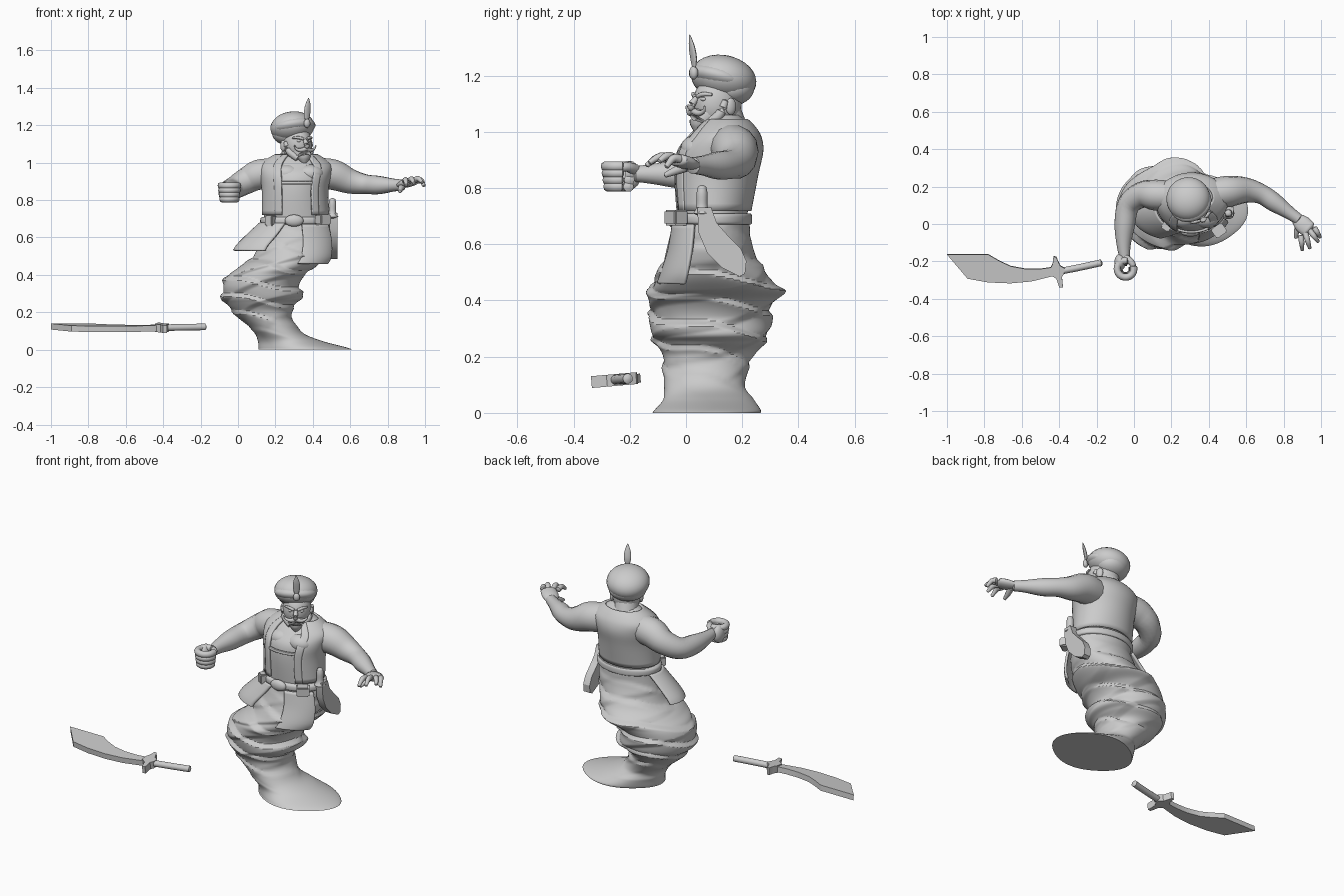
import bpy, bmesh, math
from math import sin, cos, pi, radians
from mathutils import Vector, Matrix

if "Cube" in bpy.data.objects:
    bpy.data.objects.remove(bpy.data.objects["Cube"])

grey = bpy.data.materials.new("stone grey")
grey.use_nodes = True
grey.diffuse_color = (0.6, 0.6, 0.6, 1)
grey.node_tree.nodes["Principled BSDF"].inputs["Base Color"].default_value = (0.6, 0.6, 0.6, 1)


def finish(bm, name, angle=40, matrix=None):
    bmesh.ops.recalc_face_normals(bm, faces=bm.faces)
    if matrix:
        bm.transform(matrix)
    mesh = bpy.data.meshes.new(name)
    bm.to_mesh(mesh)
    bm.free()
    ob = bpy.data.objects.new(name, mesh)
    bpy.context.collection.objects.link(ob)
    mesh.materials.append(grey)
    bpy.ops.object.select_all(action='DESELECT')
    ob.select_set(True)
    bpy.context.view_layer.objects.active = ob
    bpy.ops.object.shade_smooth_by_angle(angle=radians(angle))
    return ob


def smooth_rows(rows, steps):
    """Catmull-Rom interpolation of any tuples."""
    rows = [Vector(r) for r in rows]
    out = []
    for i in range(len(rows) - 1):
        a, b, c, d = rows[max(i - 1, 0)], rows[i], rows[i + 1], rows[min(i + 2, len(rows) - 1)]
        for s in range(steps):
            t = s / steps
            out.append(b + (c - a) * (t / 2) + (a * 2 - b * 5 + c * 4 - d) * (t * t / 2)
                       + (b * 3 - a - c * 3 + d) * (t ** 3 / 2))
    return out + [rows[-1]]


def skin(bm, rings, closed=True):
    loops = [[bm.verts.new(p) for p in ring] for ring in rings]
    n = len(loops[0])
    for lo, hi in zip(loops, loops[1:]):
        for j in range(n if closed else n - 1):
            k = (j + 1) % n
            bm.faces.new((lo[j], lo[k], hi[k], hi[j]))
    if closed:
        bm.faces.new(loops[0][::-1])
        bm.faces.new(loops[-1])


def loft(name, rows, span=None, grow=0.0, steps=4, fold=None, n=56, angle=40):
    """Stacked ellipses from rows of z, x range and y range; angle 0 is the front."""
    rings = []
    for z, x0, x1, y0, y1 in smooth_rows(rows, steps):
        ring = []
        for j in range(n):
            a = 2 * pi * j / n if span is None else radians(span[0] + (span[1] - span[0]) * j / (n - 1))
            f = 1 + (fold(a, z) if fold else 0)
            ring.append(((x0 + x1) / 2 + ((x1 - x0) / 2 + grow) * f * sin(a),
                         (y0 + y1) / 2 - ((y1 - y0) / 2 + grow) * f * cos(a), z))
        rings.append(ring)
    bm = bmesh.new()
    skin(bm, rings, span is None)
    ob = finish(bm, name, angle)
    if span:
        mod = ob.modifiers.new("thickness", 'SOLIDIFY')
        mod.thickness, mod.offset = 0.014, 0
    return ob


def tube(name, pts, flat=1.0, matrix=None, n=14, steps=4):
    """Rounded limb through points of x, y, z and radius."""
    path = smooth_rows(pts, steps)
    rings = []
    for i, p in enumerate(path):
        d = (path[min(i + 1, len(path) - 1)] - path[max(i - 1, 0)]).to_3d().normalized()
        side = d.cross(Vector((0, 0, 1)) if abs(d.z) < 0.9 else Vector((0, 1, 0))).normalized()
        up = side.cross(d)
        caps = [1]
        if i in (0, len(path) - 1):
            caps = [0.35, 0.8, 1] if i == 0 else [1, 0.8, 0.35]
        for c in caps:
            push = d * (p[3] * 0.5 * (1 - c) * (-1 if i == 0 else 1))
            rings.append([p.to_3d() + push + (side * cos(2 * pi * k / n) + up * flat * sin(2 * pi * k / n)) * p[3] * c
                          for k in range(n)])
    bm = bmesh.new()
    skin(bm, rings)
    return finish(bm, name, 50, matrix)


def ball(name, loc, size, matrix=None, tilt=0):
    bm = bmesh.new()
    bmesh.ops.create_uvsphere(bm, u_segments=28, v_segments=16, radius=1)
    m = Matrix.Translation(loc) @ Matrix.Rotation(radians(tilt), 4, 'X') @ Matrix.Diagonal((*size, 1))
    return finish(bm, name, 60, (matrix or Matrix()) @ m)


def box(name, loc, size, turn=0):
    bm = bmesh.new()
    bmesh.ops.create_cube(bm, size=1)
    bmesh.ops.scale(bm, vec=size, verts=bm.verts)
    bmesh.ops.bevel(bm, geom=bm.edges, offset=0.006, segments=2, affect='EDGES')
    return finish(bm, name, 40, Matrix.Translation(loc) @ Matrix.Rotation(radians(turn), 4, 'Z'))


def plate(name, pts, thick, matrix):
    bm = bmesh.new()
    face = bm.faces.new([bm.verts.new((x, y, 0)) for x, y in pts])
    ext = bmesh.ops.extrude_face_region(bm, geom=[face])
    bmesh.ops.translate(bm, vec=(0, 0, thick), verts=[v for v in ext["geom"] if isinstance(v, bmesh.types.BMVert)])
    return finish(bm, name, 30, matrix)


# Swirling lower body: diagonal wind folds, a rear hump and a narrower foot
def ridge(t):
    t %= 1
    return t / 0.78 if t < 0.78 else (1 - t) / 0.22


def swirl(a, z):
    strength = max(0, min(1, (z - 0.05) / 0.17, (0.69 - z) / 0.2))
    folds = 0.09 * ridge(a / pi + z * 11 + 0.12 * sin(3 * a)) + 0.055 * ridge(3 * a / (2 * pi) - z * 9 + 0.15 * sin(2 * a + 1))
    hump = 0.13 * max(0, cos(a - 2.6)) ** 4 * max(0, 1 - abs(z - 0.44) / 0.1)
    foot = max(0, 1 - z / 0.1) * 0.05 * sin(2 * a) ** 2
    return strength * (folds - 0.08) + hump - foot


loft("swirling_lower_body", [
    (0, .11, .61, -.12, .265), (.012, .11, .58, -.11, .265), (.05, .105, .44, -.08, .24), (.1, .08, .335, -.08, .21),
    (.2, -.03, .285, -.085, .24), (.25, -.07, .32, -.11, .28), (.28, -.085, .35, -.125, .3),
    (.34, -.085, .33, -.13, .3), (.4, -.055, .355, -.13, .31), (.44, .0, .41, -.135, .325),
    (.5, .08, .46, -.1, .28), (.6, .12, .49, -.055, .235), (.7, .135, .485, -.03, .225)], steps=10, fold=swirl, n=140, angle=28)

# Torso, vest and straps
torso_rows = [(.64, .14, .48, -.02, .22), (.72, .14, .475, -.03, .22), (.85, .14, .47, -.04, .245),
              (.93, .13, .485, -.03, .262), (.98, .13, .49, .01, .256), (1.015, .165, .455, .045, .235),
              (1.04, .21, .415, .075, .21), (1.06, .25, .38, .09, .19)]
loft("torso", torso_rows)
vest_rows = torso_rows[1:7]
loft("vest", vest_rows, span=(42, 334), grow=.006)
for name, span in (("left_vest_trim", (30, 44)), ("right_vest_trim", (-38, -24))):
    loft(name, vest_rows, span=span, grow=.009, n=6)
loft("chest_strap", [(.885, .135, .478, -.038, .25), (.9, .135, .48, -.036, .252)], span=(-26, 32), grow=.006, n=16)
for name, x in (("left_chest", .385), ("right_chest", .265)):
    ball(name, (x, .04, .94), (.075, .06, .05))

# Belt with buckle, pouches and flaring cloth panels
loft("belt", [(.67, .13, .49, -.035, .23), (.677, .12, .5, -.045, .235), (.7, .12, .5, -.045, .235), (.71, .13, .49, -.035, .23)])
ball("buckle", (.3, -.045, .69), (.05, .022, .032))
box("left_pouch", (.455, -.035, .695), (.07, .06, .055), 35)
box("right_pouch", (.175, -.01, .69), (.05, .05, .055), -35)
loft("right_sash_panel", [(.675, .12, .5, -.045, .23), (.62, .06, .5, -.06, .235), (.56, .0, .47, -.075, .24),
                          (.53, -.02, .46, -.08, .24)], span=(-115, -18), n=24)
loft("left_sash_panel", [(.67, .13, .5, -.045, .235), (.58, .12, .52, -.06, .245), (.5, .1, .52, -.085, .26),
                         (.46, .08, .5, -.1, .27)], span=(8, 62), n=24)

# Broad curved knife hanging flat against the left hip
hip = Matrix(((0, 0, 1, .49), (1, 0, 0, 0), (0, 1, 0, 0), (0, 0, 0, 1)))
sheath = [(.04, .73), (.09, .73), (.11, .675), (.15, .63), (.195, .585), (.215, .54), (.21, .495), (.19, .485),
          (.13, .515), (.075, .57), (.045, .64)]
plate("knife_sheath", sheath, .042, hip)
tube("knife_grip", [(.505, .057, .71, .032), (.505, .057, .735, .02), (.505, .057, .78, .02), (.505, .057, .805, .015)])

# Arms
tube("right_arm", [(.19, .15, .945, .08), (.11, .155, .935, .082), (.04, .155, .9, .07), (-.03, .1, .86, .06),
                   (-.05, -.01, .85, .054), (-.055, -.11, .85, .038), (-.05, -.18, .85, .028)])
tube("left_arm", [(.42, .16, .945, .083), (.51, .175, .935, .083), (.6, .18, .9, .068), (.68, .16, .885, .053),
                  (.75, .115, .88, .05), (.83, .06, .88, .035), (.88, .025, .88, .03)])

# Hollow right fist made of four stacked curled fingers
for i in range(4):
    size = .036 + i * .003
    arc = [(-.045 + size * cos(t), -.24 + size * sin(t), .805 + i * .024, .019)
           for t in [radians(80 + 33 * k) for k in range(10)]]
    tube("right_finger_%d" % (i + 1), arc, n=10, steps=2)
tube("right_thumb", [(-.045, -.18, .865, .02), (-.01, -.21, .875, .017), (-.005, -.25, .87, .014), (-.03, -.28, .87, .012)], n=10)
ball("right_palm", (-.075, -.205, .845), (.03, .045, .052))

# Open left hand with spread fingers
tube("left_palm", [(.87, .03, .88, .032), (.9, .0, .89, .046), (.935, -.03, .9, .044)], flat=.5)
for i, tip in enumerate([(.995, -.07, .875), (.985, -.095, .895), (.94, -.13, .89), (.9, -.14, .88)]):
    base = Vector((.965 - i * .024, -.022 - i * .014, .903))
    end = Vector(tip)
    mid = (base + end) / 2 + Vector((0, 0, .016))
    tube("left_finger_%d" % (i + 1), [(*base, .016), (*mid, .014), (*end, .009)], n=10)
tube("left_thumb", [(.88, .0, .875, .018), (.87, -.04, .86, .015), (.865, -.075, .845, .009)], n=10)

# Head, built facing forward and turned as a whole
turn = Matrix.Translation((.31, .12, 1.09)) @ Matrix.Rotation(radians(30), 4, 'Z')
ball("head", (0, -.01, .01), (.078, .09, .1), turn)
ball("jaw", (0, -.035, -.035), (.06, .06, .05), turn)
tube("neck", [(0, .03, -.07, .07), (0, .01, .0, .062)], matrix=turn)
tube("nose", [(0, -.095, .03, .01), (0, -.118, .002, .014), (0, -.11, -.008, .01)], matrix=turn, n=10)
tube("beard", [(0, -.05, -.03, .056), (0, -.08, -.055, .042), (0, -.088, -.08, .024), (0, -.092, -.1, .006)], matrix=turn)
for side, s in (("left", 1), ("right", -1)):
    tube(side + "_moustache", [(0, -.108, -.016, .012), (s * .03, -.104, -.024, .011), (s * .055, -.098, -.016, .007),
                               (s * .066, -.1, .002, .003)], matrix=turn, n=8)
    tube(side + "_brow", [(s * .01, -.098, .036, .008), (s * .035, -.088, .044, .008), (s * .06, -.066, .042, .005)], matrix=turn, n=8)
    ball(side + "_eye", (s * .03, -.084, .026), (.013, .01, .008), turn)
    ball(side + "_ear", (s * .08, .0, .0), (.012, .02, .03), turn)
    tube(side + "_sideburn", [(s * .074, -.02, .02, .013), (s * .066, -.04, -.03, .018), (s * .03, -.07, -.065, .02)], matrix=turn, n=10)

# Bulbous turban, lower at the back, with jewel and feather
ball("turban_crown", (-.01, .022, .1), (.118, .118, .082), turn, -14)
ball("turban_roll", (-.01, -.005, .1), (.115, .1, .045), turn, -18)
ball("turban_back", (-.008, .04, .065), (.104, .088, .065), turn)
ball("jewel", (.005, -.11, .12), (.018, .015, .024), turn)
tube("feather", [(.005, -.108, .125, .006), (.005, -.11, .17, .019), (.005, -.118, .215, .017), (.005, -.126, .255, .003)],
     flat=.45, matrix=turn)

# Loose curved sword lying beside the figure
tilt = Matrix.Translation((0, -.25, .1)) @ Matrix.Rotation(radians(5), 4, 'X')
edge = [(-.41, .025), (-.5, .012), (-.58, .012), (-.66, .027), (-.72, .055), (-.78, .09), (-1, .09),
        (-.89, -.04), (-.78, -.06), (-.66, -.065), (-.55, -.055), (-.41, -.02)]
plate("sword_blade", edge, .032, tilt)
guard = [(-.43, .08), (-.415, .075), (-.395, .03), (-.37, .015), (-.375, -.015), (-.385, -.03), (-.38, -.085),
         (-.4, -.085), (-.415, -.04), (-.445, -.02), (-.445, .02), (-.435, .04)]
plate("sword_guard", guard, .042, Matrix.Translation((0, 0, -.004)) @ tilt)
tube("sword_grip", [(-.38, -.25, .118, .018), (-.28, -.23, .12, .018), (-.175, -.207, .122, .018)])
